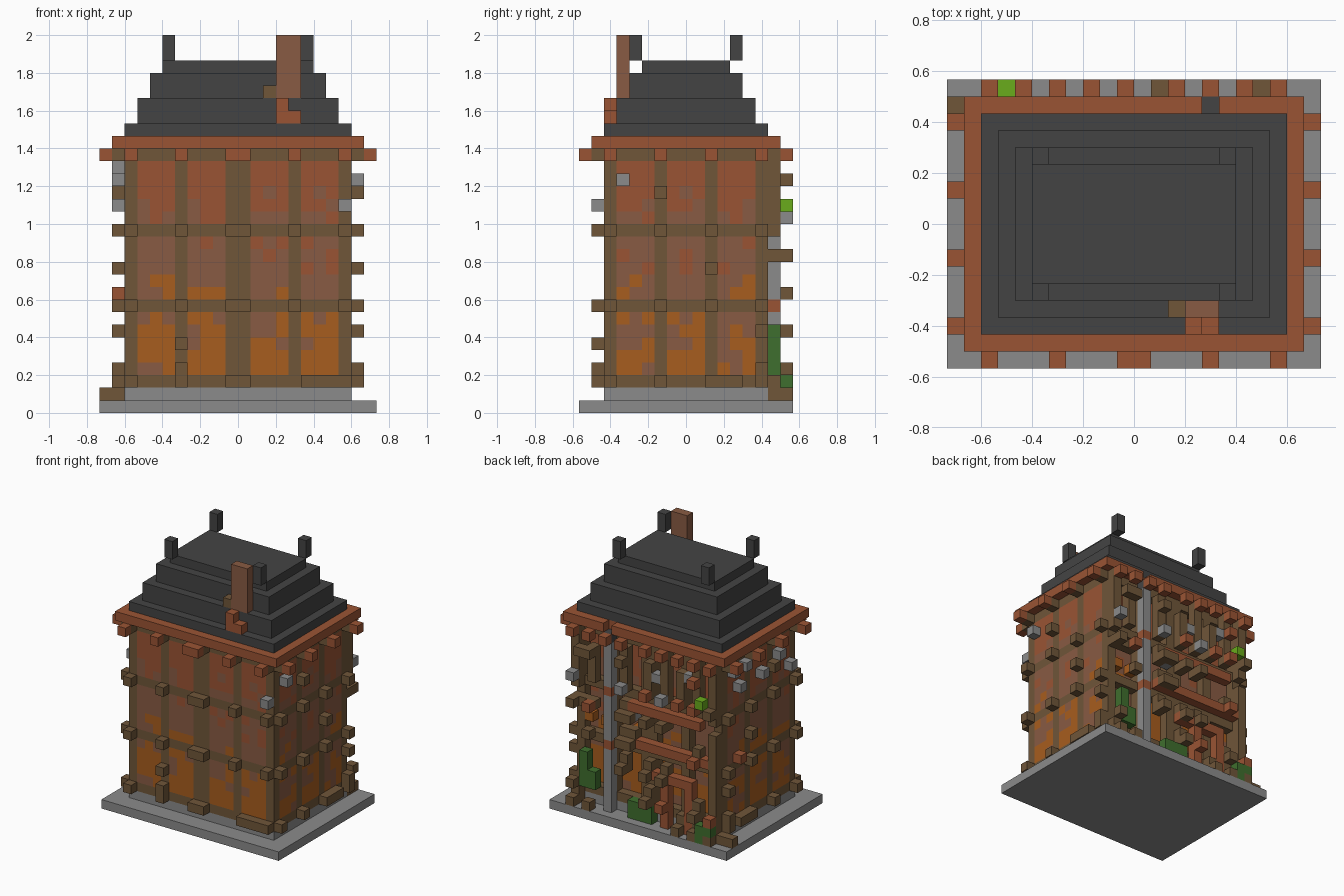
import bpy, bmesh, random
from mathutils import Vector

cube = bpy.data.objects.get("Cube")
if cube:
    bpy.data.objects.remove(cube, do_unlink=True)

random.seed(4)
UNIT = 1 / 15                        # edge of one block
SIZE_X, SIZE_Y = 22, 17              # footprint in blocks
COLOURS = {
    "grey_stone": (139, 139, 139), "dark_slate": (68, 68, 68),
    "red_brick": (154, 84, 52), "worn_brick": (137, 91, 67),
    "orange_brick": (167, 93, 30), "brown_timber": (112, 86, 57),
    "dark_green": (63, 110, 46), "bright_green": (106, 172, 28),
}
STONE, SLATE, RED, WORN, ORANGE, TIMBER, GREEN, LIME = range(len(COLOURS))


def linear(c):
    c /= 255
    return c / 12.92 if c <= 0.04045 else ((c + 0.055) / 1.055) ** 2.4


materials = []
for name, rgb in COLOURS.items():
    mat = bpy.data.materials.new(name)
    mat.use_nodes = True
    colour = tuple(linear(c) for c in rgb) + (1,)
    mat.diffuse_color = colour
    mat.node_tree.nodes["Principled BSDF"].inputs["Base Color"].default_value = colour
    materials.append(mat)


def box(x, y, z, colour):
    """Blocks filling half-open ranges; a single number is one block."""
    spans = [range(*s) if isinstance(s, tuple) else (s,) for s in (x, y, z)]
    return {(i, j, k): colour for i in spans[0] for j in spans[1] for k in spans[2]}


def build(name, cells):
    """Mesh the outer faces of a set of blocks."""
    bm = bmesh.new()
    verts = {}
    used = sorted(set(cells.values()))

    def vert(p):
        key = tuple(round(c) for c in p)
        if key not in verts:
            verts[key] = bm.verts.new(((key[0] - SIZE_X / 2) * UNIT,
                                       (key[1] - SIZE_Y / 2) * UNIT, key[2] * UNIT))
        return verts[key]

    for cell, colour in cells.items():
        centre = Vector(cell) + Vector((.5, .5, .5))
        for axis in range(3):
            for sign in (-1, 1):
                n = Vector((0, 0, 0))
                n[axis] = sign
                if tuple(int(a + b) for a, b in zip(cell, n)) in cells:
                    continue
                u = Vector((0, 0, 0))
                u[(axis + 1) % 3] = 1
                v = n.cross(u)
                corners = ((-1, -1), (1, -1), (1, 1), (-1, 1))
                face = bm.faces.new([vert(centre + (n + u * a + v * b) / 2)
                                     for a, b in corners])
                face.material_index = used.index(colour)
    mesh = bpy.data.meshes.new(name)
    bm.to_mesh(mesh)
    bm.free()
    for index in used:
        mesh.materials.append(materials[index])
    obj = bpy.data.objects.new(name, mesh)
    bpy.context.collection.objects.link(obj)


# Ground slab
build("base_slab", box((0, SIZE_X), (0, SIZE_Y), 0, STONE))

# Timber framed walls, brick infill changing from orange to red with height
POSTS_X, POSTS_Y, BEAMS = (2, 6, 10, 11, 15, 19), (2, 6, 10, 14), (2, 8, 14, 20)


def infill(k):
    roll = random.random()
    if k < 8:
        return WORN if roll < (k - 1) / 12 else ORANGE
    if k < 11:
        return ORANGE if roll < (11.5 - k) / 6 else WORN
    if k < 14:
        return RED if roll < (k - 10) / 9 else WORN
    return WORN if roll < (18 - k) / 7 else RED


walls = {}
for cell in box((2, 20), (2, 15), (1, 21), STONE):
    i, j, k = cell
    on_frame = k in BEAMS or (i in POSTS_X if j in (2, 14) else j in POSTS_Y)
    if j == 14 and k > 1 and not on_frame and i not in (2, 19):
        continue                     # recessed panels at the back
    if k == 1:
        walls[cell] = STONE
    else:
        framed = on_frame or (i in (2, 19) and j in POSTS_Y)
        walls[cell] = TIMBER if framed else infill(k)
build("framed_walls", walls)

# Cornice with a notch for the drainpipe
cornice = box((1, 21), (1, 16), 21, RED)
del cornice[(15, 15, 21)]
build("cornice", cornice)

# Beam ends on the front and both sides
ends = {}
for k in BEAMS:
    for i in POSTS_X:
        ends.update(box(i, 1, k, TIMBER))
    for j in POSTS_Y:
        for i in (1, 20):
            ends.update(box(i, j, k, TIMBER))
ends.update(box((16, 20), 1, 2, TIMBER))
del ends[(15, 1, 2)]
for k in (3, 5):
    ends.update(box(6, 1, k, TIMBER))
for i in (1, 20):
    ends.update(box(i, (10, 13), 2, TIMBER))
    for j, k in ((6, 17), (10, 11), (14, 6), (14, 3)):
        ends.update(box(i, j, k, TIMBER))
build("beam_ends", ends)

# Red brackets under the cornice
brackets = {}
for i in POSTS_X:
    brackets.update(box(i, 0, 20, RED))
for j in POSTS_Y:
    for i in (0, 21):
        brackets.update(box(i, j, 20, RED))
for i in (2, 4, 6, 8, 10, 13, 15, 17, 19):
    brackets.update(box(i, 16, 20, RED))
brackets.update(box(18, 16, 18, TIMBER))
build("cornice_brackets", brackets)

# Loose stones on the walls
stones = {}
for i, j, k in ((19, 1, 16), (20, 3, 18), (1, 3, 16), (1, 5, 18), (1, 8, 17),
                (1, 11, 19), (1, 12, 17), (1, 13, 19)):
    stones.update(box(i, j, k, STONE))
stones.update(box(1, 12, 9, RED))
build("loose_stones", stones)

# Stepped roof with corner finials
roof = {}
for inset, low, high in ((2, 22, 23), (3, 23, 25), (4, 25, 27), (5, 27, 28)):
    roof.update(box((inset, SIZE_X - inset), (inset, SIZE_Y - inset), (low, high), SLATE))
for i in (5, 16):
    for j in (4, 12):
        roof.update(box(i, j, (28, 30), SLATE))
build("stepped_roof", roof)

# Chimney
chimney = box((14, 16), 3, (23, 30), WORN)
chimney.update(box(13, 3, 25, TIMBER))
chimney.update(box((14, 16), 2, 23, RED))
chimney.update(box(14, 2, 24, RED))
build("chimney", chimney)

# Drainpipe with red clamps
pipe = box(15, 15, (1, 20), STONE)
pipe.update(box(15, 15, 20, SLATE))
for k in (8, 14):
    pipe.update(box(15, 15, k, RED))
build("drainpipe", pipe)

# Back galleries: red rails, door frame and timber posts
gallery = box((3, 14), 15, 9, RED)
gallery.update(box((4, 13), 15, 13, RED))
gallery.update(box((5, 11), 15, 6, RED))
for i in (5, 8):
    gallery.update(box(i, 15, (1, 6), RED))
for i in (2, 4, 6, 8, 10, 13, 17, 19):
    gallery.update(box(i, 15, (15, 19), TIMBER) if i % 4 else box(i, 15, (16, 21), TIMBER))
for i in (2, 19):
    gallery.update(box(i, 15, (14, 21), TIMBER))
    gallery.update(box(i, 15, (1, 3), TIMBER))
gallery.update(box(2, 15, (3, 13), TIMBER))
gallery.update(box((0, 2), 15, 1, TIMBER))
gallery.update(box((17, 20), 15, 12, TIMBER))
build("back_gallery", gallery)

# Jutting blocks scattered over the back
blocks = {}
for k in (1, 3, 6, 9, 12, 15, 18):
    for i in (2, 4, 6, 8, 10, 12, 13, 17, 19):
        if random.random() < 0.55:
            colour = random.choice((TIMBER, TIMBER, TIMBER, TIMBER, RED, STONE))
            blocks.update(box(i, 16, k, colour))
            if i < 15:
                blocks.update(box(i, 15, (k, k + 2), TIMBER))
for i, k in ((12, 12), (7, 6), (5, 18), (9, 17)):
    blocks.update(box(i, 15, k, STONE))
for i, k in ((18, 10), (12, 10), (16, 10)):
    blocks.update(box(i, 14, k, ORANGE))
build("back_blocks", blocks)

# Climbing plants
plants = box(18, 15, (3, 7), GREEN)
plants.update(box(17, 15, (3, 5), GREEN))
plants.update(box((10, 13), 15, (1, 3), GREEN))
plants.update(box(10, 15, (3, 5), GREEN))
plants.update(box((2, 4), 16, (1, 3), GREEN))
plants.update(box(8, 15, (16, 17), GREEN))
plants.update(box(3, 16, 16, LIME))
build("climbing_plants", plants)
